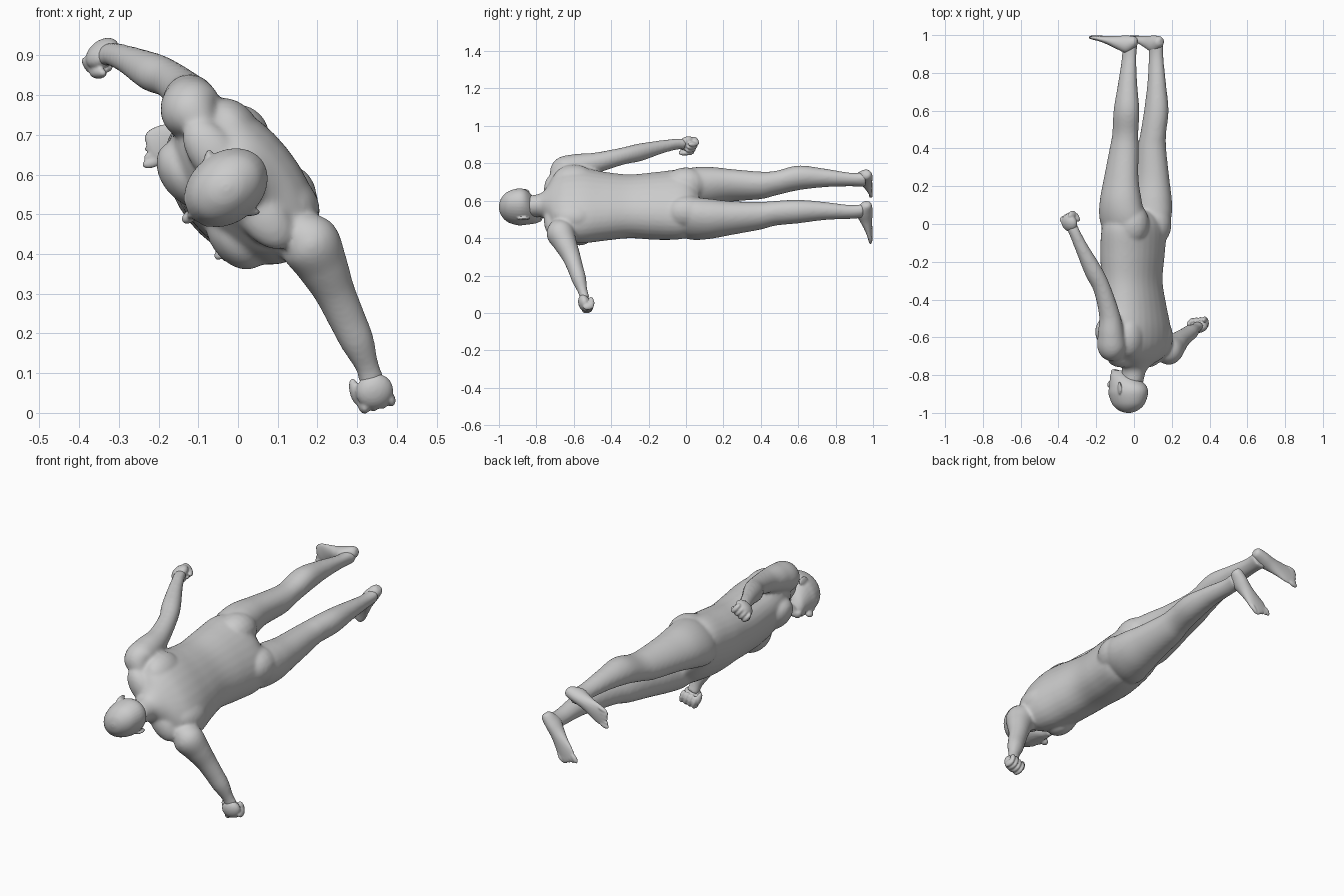
import bpy, bmesh, math
from mathutils import Vector, Matrix

# body axes: S across the shoulders, F out of the chest, Y from head to feet
S = Vector((0.62, 0, -0.78)).normalized()
F = Vector((-0.78, 0, -0.62)).normalized()
Y = Vector((0, 1, 0))


def at(a, b, y, cx=0.0, cz=0.575):
    """World point from body offsets: across, forward, along."""
    return Vector((cx, y, cz)) + S * a + F * b


def spline(p, q, r, s, t):
    return [0.5 * (2 * b + (c - a) * t + (2 * a - 5 * b + 4 * c - d) * t * t
                   + (3 * b - a - 3 * c + d) * t ** 3) for a, b, c, d in zip(p, q, r, s)]


def loft(bm, rings, ref=F, axis=None, power=2.0, n=32, sub=6):
    """Smooth tube through rings of (x, y, z, side radius, ref radius)."""
    pts = []
    last = len(rings) - 1
    for i in range(last):
        for k in range(sub):
            pts.append(spline(rings[max(i - 1, 0)], rings[i], rings[i + 1],
                              rings[min(i + 2, last)], k / sub))
    pts.append(list(rings[-1]))
    loops = []
    for i, p in enumerate(pts):
        t = axis or (Vector(pts[min(i + 1, len(pts) - 1)][:3]) - Vector(pts[max(i - 1, 0)][:3])).normalized()
        f = (ref - t * ref.dot(t)).normalized()
        s = t.cross(f)
        loop = []
        for j in range(n):
            c, d = math.cos(math.tau * j / n), math.sin(math.tau * j / n)
            u = math.copysign(abs(c) ** (2 / power), c) * max(p[3], 0.002)
            v = math.copysign(abs(d) ** (2 / power), d) * max(p[4], 0.002)
            loop.append(bm.verts.new(Vector(p[:3]) + s * u + f * v))
        loops.append(loop)
    for l0, l1 in zip(loops, loops[1:]):
        for j in range(n):
            bm.faces.new((l0[j], l0[(j + 1) % n], l1[(j + 1) % n], l1[j]))
    bm.faces.new(loops[0][::-1])
    bm.faces.new(loops[-1])


def blob(bm, centre, ex, ey, ez, r):
    """Ellipsoid with radii r along the three given axes."""
    m = Matrix((ex * r[0], ey * r[1], ez * r[2])).transposed().to_4x4()
    bmesh.ops.create_uvsphere(bm, u_segments=20, v_segments=12, radius=1,
                              matrix=Matrix.Translation(centre) @ m)


def finish(bm, name, voxel, smooth):
    bmesh.ops.recalc_face_normals(bm, faces=bm.faces)
    me = bpy.data.meshes.new(name)
    bm.to_mesh(me)
    bm.free()
    ob = bpy.data.objects.new(name, me)
    bpy.context.collection.objects.link(ob)
    rm = ob.modifiers.new("fuse", 'REMESH')
    rm.mode = 'VOXEL'
    rm.voxel_size = voxel
    rm.use_smooth_shade = True
    sm = ob.modifiers.new("soften", 'SMOOTH')
    sm.factor = 0.5
    sm.iterations = smooth


# torso, neck, arms and legs fused into one skin
bm = bmesh.new()
loft(bm, [(-0.01, -0.84, 0.57, .055, .06), (0.0, -0.78, 0.575, .060, .064),
          (0.012, -0.745, 0.582, .095, .075), (0.02, -0.70, 0.585, .185, .10),
          (0.02, -0.64, 0.58, .225, .128), (0.01, -0.55, 0.575, .226, .145),
          (0.0, -0.43, 0.57, .200, .143), (-0.01, -0.30, 0.57, .183, .139),
          (-0.008, -0.16, 0.572, .195, .146), (0, -0.03, 0.58, .205, .140),
          (0.0, 0.03, 0.582, .18, .12), (0.0, 0.07, 0.582, .13, .08)], axis=Y, power=2.15)
for side in (-1, 1):
    blob(bm, at(side * .095, -.055, 0.0), S, F, Y, (.092, .10, .12))      # buttock
    blob(bm, at(side * .10, .085, -.57), S, F, Y, (.095, .065, .085))     # chest
    blob(bm, at(side * .12, -.075, -.60), S, F, Y, (.085, .065, .11))     # shoulder blade
    blob(bm, at(side * .10, 0.0, -.715), S, F, Y, (.10, .06, .045))       # neck slope
# right leg
loft(bm, [(-.055, -.08, .655, .07, .10), (-.062, .02, .662, .10, .13), (-.070, .12, .675, .097, .12),
          (-.068, .24, .682, .078, .100), (-.052, .40, .682, .068, .082), (-.046, .48, .694, .060, .074),
          (-.040, .60, .722, .062, .072), (-.034, .74, .722, .047, .054), (-.026, .88, .713, .033, .042),
          (-.022, .96, .712, .035, .046)], axis=Y)
# left leg
loft(bm, [(.055, -.08, .51, .07, .10), (.075, .02, .505, .10, .13), (.088, .12, .503, .100, .12),
          (.093, .24, .507, .084, .100), (.094, .40, .520, .070, .080), (.102, .48, .533, .062, .072),
          (.118, .60, .542, .060, .068), (.120, .74, .545, .046, .052), (.117, .88, .540, .034, .042),
          (.117, .95, .545, .034, .044)], axis=Y)
# right arm
loft(bm, [(-.08, -.70, .72, .03, .03), (-.115, -.66, .757, .072, .075), (-.122, -.58, .782, .068, .070),
          (-.130, -.48, .803, .054, .056), (-.170, -.34, .838, .044, .048), (-.215, -.25, .858, .045, .050),
          (-.275, -.13, .888, .034, .037), (-.315, -.045, .903, .027, .032), (-.33, -.01, .90, .028, .034)])
# left arm
loft(bm, [(.13, -.69, .48, .03, .03), (.175, -.675, .435, .074, .075), (.212, -.645, .370, .062, .065),
          (.243, -.615, .305, .050, .052), (.275, -.59, .235, .042, .047), (.300, -.572, .180, .039, .043),
          (.326, -.552, .115, .026, .030), (.338, -.54, .075, .027, .034)])
finish(bm, "body", 0.008, 10)

# head: skull and jaw, brow, nose, lips, ears
bm = bmesh.new()
hx, hz = -0.03, 0.567
skull = [(-1.0, 0, .01, .012), (-.988, 0, .042, .052), (-.955, 0, .072, .092), (-.90, 0, .088, .113),
         (-.86, .003, .085, .108), (-.825, .022, .073, .086), (-.795, .048, .055, .058), (-.775, .062, .03, .035)]
loft(bm, [tuple(at(0, b, y, hx, hz)) + (ra, rb) for y, b, ra, rb in skull], axis=Y)
blob(bm, at(0, .118, -.85, hx, hz), S, F, Y, (.015, .022, .022))
blob(bm, at(0, .104, -.875, hx, hz), S, F, Y, (.013, .018, .032))
blob(bm, at(0, .088, -.898, hx, hz), S, F, Y, (.055, .024, .014))
blob(bm, at(0, .100, -.815, hx, hz), S, F, Y, (.028, .014, .012))
blob(bm, at(0, .092, -.785, hx, hz), S, F, Y, (.026, .020, .018))
for side in (-1, 1):
    back = (F - S * side * 0.6).normalized()
    blob(bm, at(side * .090, -.012, -.868, hx, hz), back.cross(Y), back, Y, (.008, .021, .034))
finish(bm, "head", 0.005, 4)


# clenched hand: palm, four curled fingers, thumb
def fist(name, centre, d, inward):
    bm = bmesh.new()
    d = d.normalized()
    row = (F - d * F.dot(d)).normalized()
    inn = d.cross(row)
    if inn.dot(inward) < 0:
        inn.negate()
    blob(bm, centre - inn * .010, d, row, inn, (.046, .048, .030))
    for i in range(4):
        p = centre + row * (i - 1.5) * .023
        blob(bm, p + d * .032 + inn * .004, d, row, inn, (.020, .0135, .030))
        blob(bm, p + d * .010 + inn * .026, d, row, inn, (.028, .0125, .014))
    blob(bm, centre + row * .045 + inn * .016 - d * .006, d, row, inn, (.036, .014, .016))
    finish(bm, name, 0.0045, 3)


fist("right_fist", Vector((-.336, .008, .898)), Vector((-.05, .09, .0)), S)
fist("left_fist", Vector((.342, -.536, .056)), Vector((.02, .02, -.08)), -S)


# foot: heel to ball, then five toes
def foot(name, heel, toe, inward):
    bm = bmesh.new()
    d = (toe - heel).normalized()
    side = d.cross(Y)
    if side.dot(inward) < 0:
        side.negate()
    prof = [(0, .965, .012, .015), (.015, .963, .028, .03), (.06, .952, .035, .046), (.11, .960, .036, .036),
            (.16, .972, .042, .024), (.21, .982, .049, .015), (.245, .986, .044, .011), (.258, .987, .03, .006)]
    loft(bm, [(heel.x + d.x * t, y, heel.z + d.z * t, ra, rb) for t, y, ra, rb in prof], ref=Y, axis=d)
    for i in range(5):
        p = heel + d * (.258 - .009 * i) + side * (.034 - .018 * i)
        p.y = .988
        r = .014 if i == 0 else .0095
        blob(bm, p, d, side, Y, (.027, r, min(r, .011)))
    finish(bm, name, 0.0045, 4)


foot("right_foot", Vector((.018, 0, .745)), Vector((-.25, 0, .655)), S)
foot("left_foot", Vector((.145, 0, .590)), Vector((-.03, 0, .365)), -S)
